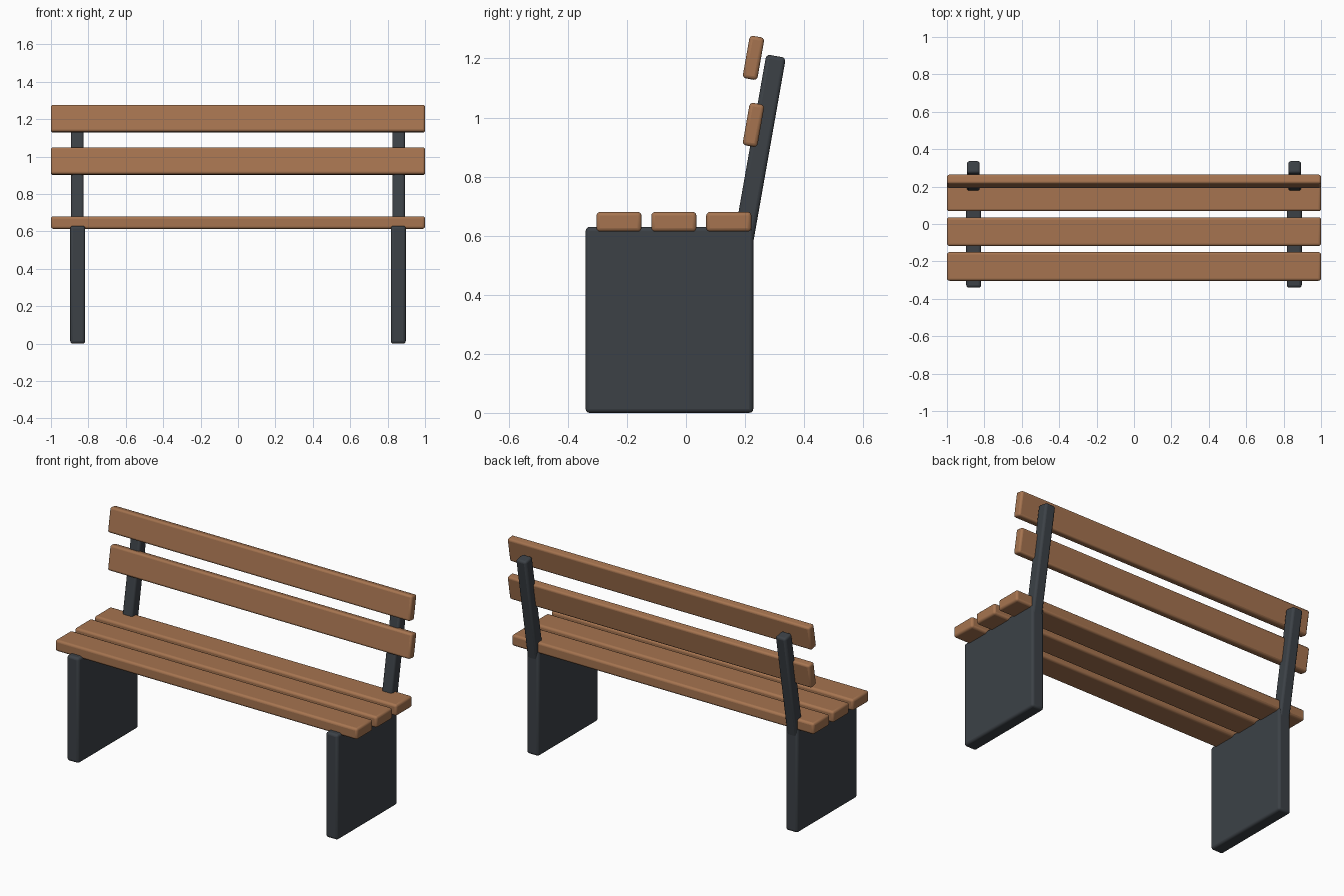
import bpy
import math

if "Cube" in bpy.data.objects:
    bpy.data.objects.remove(bpy.data.objects["Cube"])

TILT = math.radians(-10)  # backrest leans towards +y


def material(name, rgb):
    m = bpy.data.materials.new(name)
    m.diffuse_color = (*rgb, 1.0)
    m.use_nodes = True
    m.node_tree.nodes["Principled BSDF"].inputs["Base Color"].default_value = m.diffuse_color
    return m


wood = material("warm wood", (0.38, 0.175, 0.08))
metal = material("dark metal", (0.045, 0.053, 0.062))


def box(name, center, size, mat, bevel, tilt=0.0):
    bpy.ops.mesh.primitive_cube_add(size=1, location=center)
    ob = bpy.context.object
    ob.name = name
    ob.scale = size
    bpy.ops.object.transform_apply(location=False, rotation=False, scale=True)
    ob.rotation_euler.x = tilt
    ob.data.materials.append(mat)
    mod = ob.modifiers.new("rounded edges", "BEVEL")
    mod.width = bevel
    mod.segments = 3
    bpy.ops.object.shade_smooth_by_angle(angle=math.radians(35))
    return ob


# Seat slats
for i, y in enumerate((-0.227, -0.041, 0.145)):
    box(f"seat_slat_{i + 1}", (0, y, 0.647), (2.0, 0.153, 0.067), wood, 0.013)

# Backrest slats
for i, z in enumerate((0.975, 1.202)):
    box(f"back_slat_{i + 1}", (0, 0.2285, z), (2.0, 0.0505, 0.146), wood, 0.012, TILT)

# Panel legs and tilted back posts, one pair per side
post_length = 0.65
top_y, top_z = 0.305, 1.208
post_y = top_y - post_length / 2 * math.sin(-TILT)
post_z = top_z - post_length / 2 * math.cos(TILT)
for side, sx in (("left", -1), ("right", 1)):
    box(f"{side}_leg_panel", (sx * 0.857, -0.056, 0.315), (0.08, 0.568, 0.63), metal, 0.014)
    box(f"{side}_back_post", (sx * 0.859, post_y, post_z), (0.068, 0.067, post_length),
        metal, 0.013, TILT)
